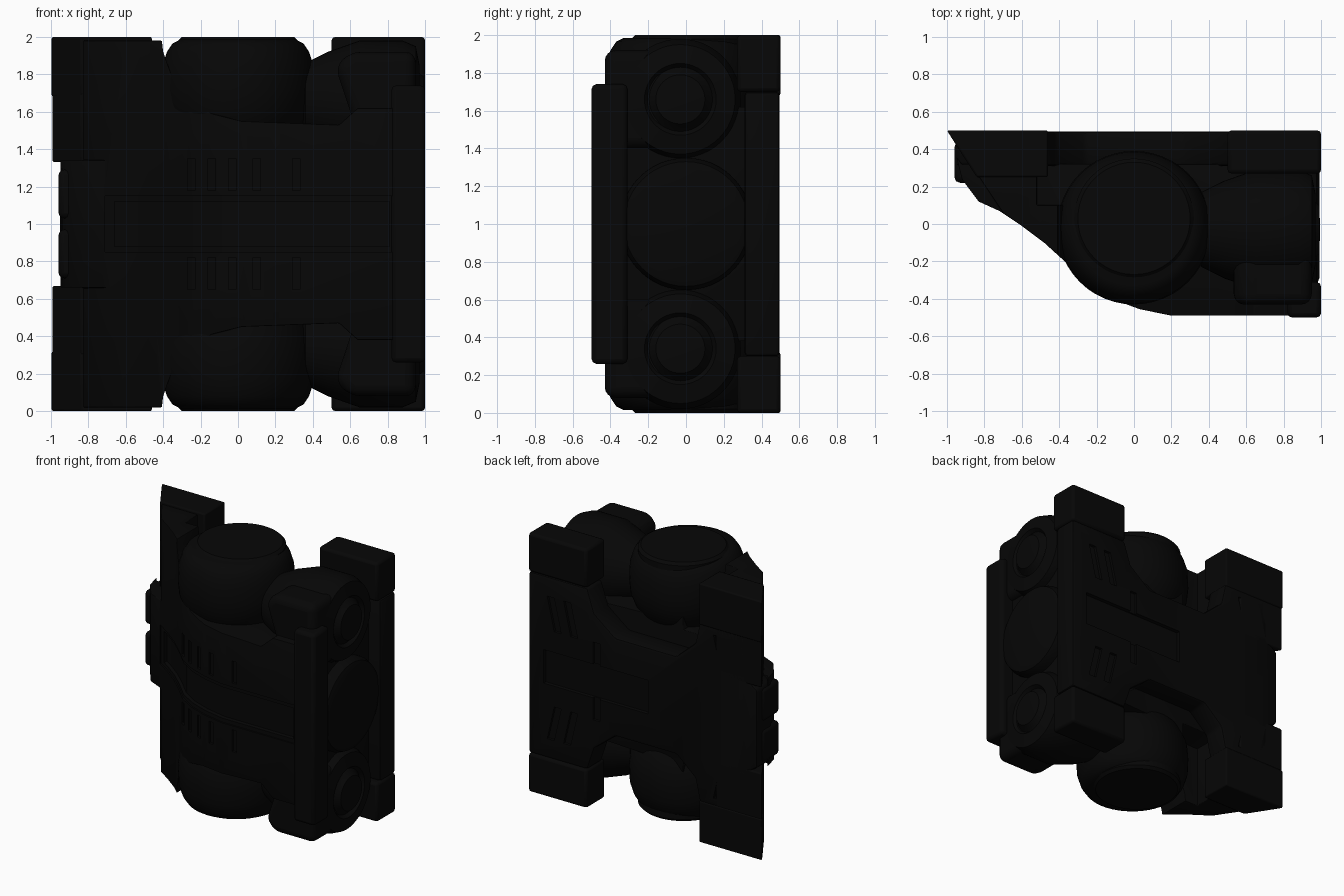
import bpy, bmesh, math
from mathutils import Matrix, Vector

cube = bpy.data.objects.get("Cube")
if cube:
    bpy.data.objects.remove(cube, do_unlink=True)

COLOUR = (0.002, 0.002, 0.002, 1)
mat = bpy.data.materials.new("near_black")
mat.use_nodes = True
mat.diffuse_color = COLOUR
shader = next(n for n in mat.node_tree.nodes if n.type == 'BSDF_PRINCIPLED')
shader.inputs["Base Color"].default_value = COLOUR
shader.inputs["Roughness"].default_value = 0.6


def soften(ob, width, segments=2):
    mod = ob.modifiers.new("bevel", 'BEVEL')
    mod.width, mod.segments = width, segments
    mod.limit_method, mod.angle_limit = 'ANGLE', math.radians(35)


def add(name, bm, bevel=0.0):
    bmesh.ops.recalc_face_normals(bm, faces=bm.faces)
    mesh = bpy.data.meshes.new(name)
    bm.to_mesh(mesh)
    bm.free()
    ob = bpy.data.objects.new(name, mesh)
    bpy.context.collection.objects.link(ob)
    mesh.materials.append(mat)
    if bevel:
        soften(ob, bevel, 2 if bevel < .05 else 4)
    return ob


def prism(name, pts, ends, axis='z', bevel=0.0):
    """Extrude a 2D outline (xy along z, or xz along y)."""
    bm = bmesh.new()
    place = (lambda a, b, h: (a, b, h)) if axis == 'z' else (lambda a, b, h: (a, h, b))
    rings = [[bm.verts.new(place(a, b, h)) for a, b in pts] for h in sorted(ends)]
    bm.faces.new(rings[0])
    bm.faces.new(rings[1])
    for i in range(len(pts)):
        j = (i + 1) % len(pts)
        bm.faces.new((rings[0][i], rings[0][j], rings[1][j], rings[1][i]))
    return add(name, bm, bevel)


def box(name, x, y, z, bevel=0.0):
    pts = [(x[0], y[0]), (x[1], y[0]), (x[1], y[1]), (x[0], y[1])]
    return prism(name, pts, z, 'z', bevel)


def lathe(name, profile, centre, axis='z', steps=48):
    """Spin (radius, distance) points about an axis; ends lie on the axis."""
    bm = bmesh.new()
    verts = [bm.verts.new((r, 0, d)) for r, d in profile]
    edges = [bm.edges.new(pair) for pair in zip(verts, verts[1:])]
    bmesh.ops.spin(bm, geom=verts + edges, cent=(0, 0, 0), axis=(0, 0, 1),
                   angle=math.tau, steps=steps, use_duplicate=False)
    bmesh.ops.remove_doubles(bm, verts=bm.verts, dist=1e-4)
    if axis == 'x':
        bm.transform(Matrix.Rotation(math.pi / 2, 4, 'Y'))
    bm.transform(Matrix.Translation(Vector(centre)))
    return add(name, bm)


def cut(target, cutter):
    cutter.hide_render = True
    mod = target.modifiers.new("cut", 'BOOLEAN')
    mod.operation, mod.object, mod.solver = 'DIFFERENCE', cutter, 'EXACT'
    bpy.context.view_layer.objects.active = target
    for name in [m.name for m in target.modifiers]:
        bpy.ops.object.modifier_apply(modifier=name)
    bpy.data.objects.remove(cutter, do_unlink=True)


# Swept front curve of the hull, seen from above
CURVE = [(-.95, .36), (-.92, .24), (-.83, .12), (-.72, .07), (-.6, -.01), (-.48, -.1),
         (-.37, -.2), (-.25, -.32), (-.12, -.4), (.03, -.455), (.2, -.49), (.9, -.49)]


def depth(x):
    for (x0, y0), (x1, y1) in zip(CURVE, CURVE[1:]):
        if x0 <= x <= x1:
            return y0 + (y1 - y0) * (x - x0) / (x1 - x0)


def curve_strip(x0, x1, z, inward):
    xs = [x0] + [x for x, _ in CURVE if x0 < x < x1] + [x1]
    front = [(x, depth(x) - .06) for x in xs]
    back = [(x, depth(x) + inward) for x in reversed(xs)]
    return prism("cutter", front + back, z)


def flip(z, s):
    return 1 + s * (z - 1)


# Main hull, scooped where the cylinders emerge and trimmed at its outer corners
hull = prism("hull", CURVE + [(.9, .32), (-.92, .32)], (.02, 1.98))
scoop = [(-.42, 2.1), (-.4, 1.92), (-.35, 1.78), (-.27, 1.67), (-.14, 1.59), (.02, 1.55),
         (.54, 1.53), (.64, 1.62), (1.1, 1.62), (1.1, 2.1)]
for s in (1, -1):
    cut(hull, prism("cutter", [(x, flip(z, s)) for x, z in scoop], (-.7, .6), 'y'))
    cut(hull, box("cutter", (-.52, -.2), (.1, .5), (flip(1.5, s), flip(2.1, s))))
    cut(hull, prism("cutter", [(-1.02, .54), (-.6, -.09), (-1.2, -.2)],
                    (flip(1.34, s), flip(2.1, s))))
soften(hull, .03)

# Long stepped groove and rows of vents
cut(hull, curve_strip(-.71, .85, (.85, 1.15), .012))
cut(hull, curve_strip(-.66, .81, (.88, 1.12), .045))
for x in (-.25, -.14, -.03, .1, .31):
    for z in ((1.18, 1.35), (.65, .82)):
        cut(hull, curve_strip(x - .02, x + .02, z, .018))

# Back plate, scooped around the two cylinders
half = [(1, 1.7), (.5, 1.7), (.44, 1.52), (.26, 1.38), (-.26, 1.38),
        (-.42, 1.52), (-.46, 1.7), (-.85, 1.7), (-.86, 1.36), (-.95, 1.3)]
outline = half + [(x, 2 - z) for x, z in reversed(half)]
plate = prism("back_plate", outline, (.31, .495), 'y', .02)
cut(plate, box("cutter", (-.02, .87), (.465, .6), (.87, 1.13)))
cut(plate, box("cutter", (.39, .45), (.475, .6), (.7, 1.3)))
# Slanted slots in the plate corners
for s in (1, -1):
    for x, z in ((.64, 1.42), (.78, 1.42), (-.78, 1.5), (-.64, 1.5)):
        slot = [(x - .06, z - .13), (x, z - .13), (x + .06, z + .13), (x, z + .13)]
        cut(plate, prism("cutter", [(a, flip(b, s)) for a, b in slot], (.475, .6), 'y'))

# Rounded lugs on the right-hand edge of the hull
for z in (.84, 1.16):
    box("edge_lug", (-.96, -.8), (.22, .44), (z - .13, z + .13), .03)

# Central boss on the side face
lathe("side_boss", [(0, .4), (.35, .4), (.35, .93), (.33, .975), (.29, .99), (0, .99)],
      (0, 0, 1), 'x')
# Front edge rail beside the boss
box("front_rail", (.82, 1), (-.5, -.31), (.26, 1.74), .025)

for s, side in ((1, "upper"), (-1, "lower")):
    # Bulging upright cylinder with a rounded end and an end disc
    lathe(side + "_cylinder", [(0, .4 * s), (.28, .42 * s), (.36, .52 * s), (.4, .62 * s),
          (.41, .72 * s), (.405, .84 * s), (.38, .92 * s), (.35, .965 * s), (.31, .985 * s),
          (0, .985 * s)], (0, -.02, 1))
    lathe(side + "_end_disc", [(0, .8 * s), (.32, .8 * s), (.32, .98 * s), (.3, s), (0, s)],
          (0, .03, 1))

    # Side housing with a low round cap
    lathe(side + "_side_housing", [(0, .3), (.2, .36), (.26, .48), (.32, .65), (.32, .88),
          (.29, .95), (.19, .97), (.17, .945), (.15, .965), (.13, .99), (0, .995)],
          (0, -.03, flip(1.66, s)), 'x')
    # Rounded web filling the corner between the housing and the front rail
    web = [(.52, 1.84), (.6, 1.92), (.95, 1.92), (.95, 1.4), (.68, 1.4), (.6, 1.6)]
    prism(side + "_front_web", [(x, flip(z, s)) for x, z in web], (-.43, -.1), 'y', .07)

    # Mounting pads on the back corners
    box(side + "_left_pad", (.5, 1), (.27, .5), (flip(1.7, s), flip(2, s)), .02)
    wing = [(-1, .5), (-.93, .39), (-.84, .25), (-.46, .25), (-.46, .5)]
    prism(side + "_right_pad", wing, (flip(1.68, s), flip(2, s)), bevel=.01)
    low = [(-.995, .495), (-.93, .39), (-.84, .25), (-.6, .2), (-.6, .495)]
    prism(side + "_right_wing", low, (flip(1.33, s), flip(1.7, s)), bevel=.01)

# Smooth shading with sharp edges kept
bpy.ops.object.select_all(action='DESELECT')
for ob in bpy.context.scene.objects:
    if ob.type == 'MESH':
        ob.select_set(True)
        bpy.context.view_layer.objects.active = ob
bpy.ops.object.shade_smooth_by_angle(angle=math.radians(35))
